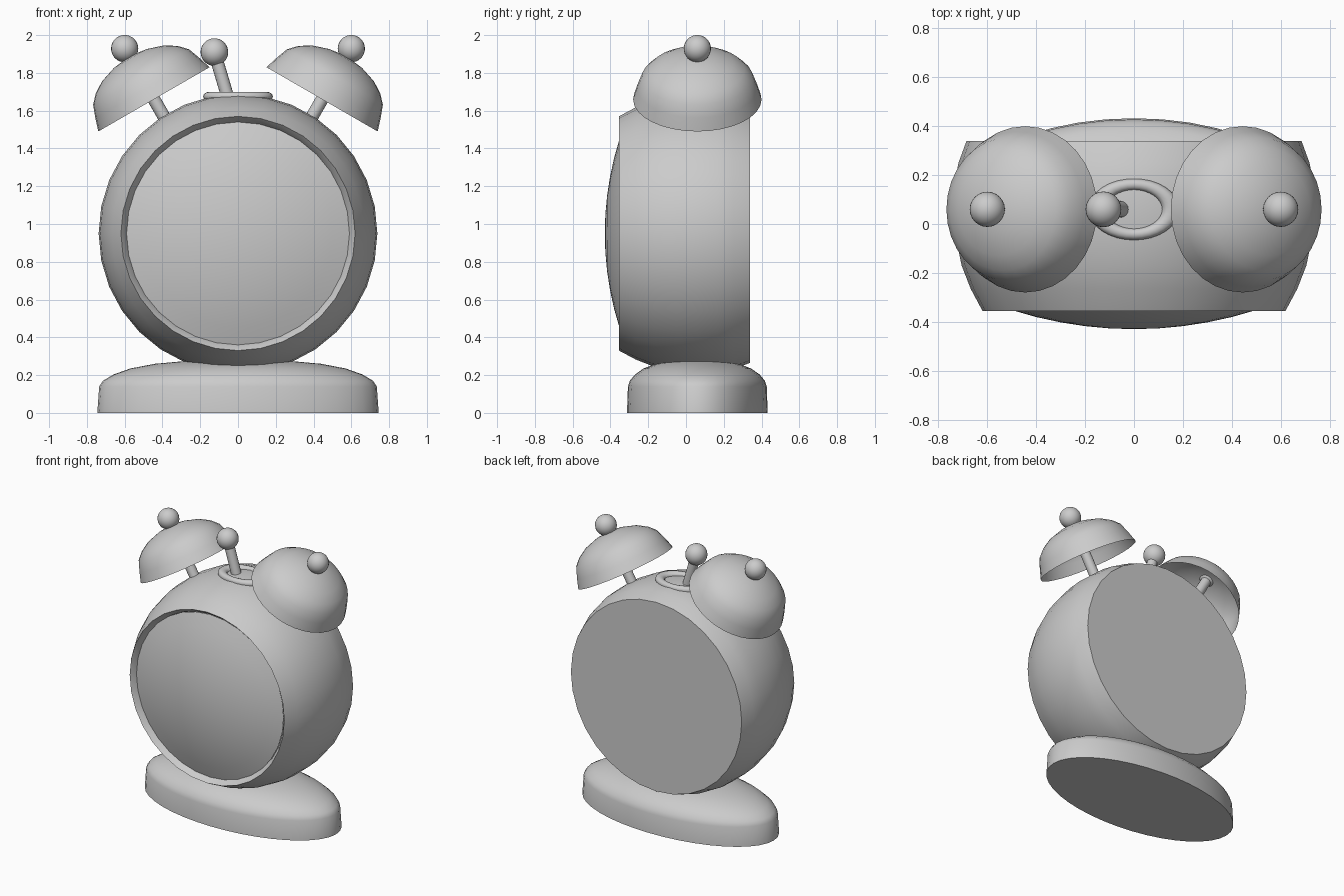
import bpy, bmesh, math
from mathutils import Matrix, Vector

if "Cube" in bpy.data.objects:
    bpy.data.objects.remove(bpy.data.objects["Cube"])

CY = 0.06  # depth line shared by base, bells and hammer


def finish(name, bm, matrix, angle=40):
    bmesh.ops.remove_doubles(bm, verts=bm.verts, dist=1e-5)
    bmesh.ops.recalc_face_normals(bm, faces=bm.faces)
    mesh = bpy.data.meshes.new(name)
    bm.transform(matrix)
    bm.to_mesh(mesh)
    bm.free()
    ob = bpy.data.objects.new(name, mesh)
    bpy.context.collection.objects.link(ob)
    bpy.context.view_layer.objects.active = ob
    bpy.ops.object.select_all(action='DESELECT')
    ob.select_set(True)
    bpy.ops.object.shade_smooth_by_angle(angle=math.radians(angle))
    return ob


def lathe(name, profile, matrix, segs=32, angle=40):
    # spin (radius, height) points round the z axis
    bm = bmesh.new()
    verts = [bm.verts.new((r, 0, h)) for r, h in profile]
    edges = [bm.edges.new(p) for p in zip(verts, verts[1:])]
    bmesh.ops.spin(bm, geom=verts + edges, cent=(0, 0, 0), axis=(0, 0, 1),
                   angle=math.tau, steps=segs, use_merge=True)
    return finish(name, bm, matrix, angle)


def ball(name, loc, r):
    bm = bmesh.new()
    bmesh.ops.create_uvsphere(bm, u_segments=24, v_segments=16, radius=r)
    finish(name, bm, Matrix.Translation(loc))


def rod(name, a, b, r):
    a, b = Vector(a), Vector(b)
    bm = bmesh.new()
    bmesh.ops.create_cone(bm, cap_ends=True, segments=16, radius1=r, radius2=r,
                          depth=(b - a).length)
    rot = (b - a).to_track_quat('Z', 'Y').to_matrix().to_4x4()
    finish(name, bm, Matrix.Translation((a + b) / 2) @ rot)


# Round case, axis along y, with a shallow recess for the glass
to_y = Matrix.Translation((0, 0, 0.95)) @ Matrix.Rotation(-math.pi / 2, 4, 'X')
lathe("clock_case", [(0, -0.30), (0.585, -0.30), (0.595, -0.325), (0.62, -0.355),
                     (0.668, -0.265), (0.705, -0.17), (0.73, -0.05), (0.738, 0.06),
                     (0.733, 0.17), (0.718, 0.25), (0.685, 0.34), (0, 0.34)], to_y)

# Domed front glass
R = 1.64
lathe("dial_glass", [(r, -0.43 + R - math.sqrt(R * R - r * r))
                     for r in (0, 0.1, 0.2, 0.3, 0.4, 0.5, 0.59)], to_y)

# Oval base
lathe("base", [(0, 0), (0.745, 0), (0.735, 0.14), (0.715, 0.17), (0.66, 0.203),
               (0.57, 0.235), (0.44, 0.26), (0.25, 0.277), (0, 0.282)],
      Matrix.Translation((0, CY, 0)) @ Matrix.Diagonal((1, 0.5, 1, 1)), 40)

# Oval collar on top of the case
lathe("hammer_collar", [(0.15 + 0.035 * math.cos(math.tau * i / 12),
                         0.025 * math.sin(math.tau * i / 12)) for i in range(13)],
      Matrix.Translation((0, CY, 1.675)) @ Matrix.Diagonal((1, 0.68, 1, 1)))

# Hammer
rod("hammer_stem", (-0.045, CY, 1.64), (-0.125, CY, 1.91), 0.034)
ball("hammer_head", (-0.125, CY, 1.91), 0.073)

# Pair of tilted open bells with knobs and posts
for side, s in (("left", -1), ("right", 1)):
    centre = Vector((0.445 * s, CY, 1.66))
    axis = Vector((0.5 * s, 0, 0.866))
    tilt = Matrix.Translation(centre) @ Matrix.Rotation(s * math.pi / 6, 4, 'Y')
    lathe(side + "_bell", [(0.34, 0), (0.318, 0.07), (0.293, 0.137), (0.25, 0.182),
                           (0.19, 0.22), (0.1, 0.25), (0, 0.262)], tilt)
    ball(side + "_bell_knob", centre + axis * 0.31, 0.072)
    rod(side + "_bell_post", centre - axis * 0.18, centre + axis * 0.26, 0.034)
